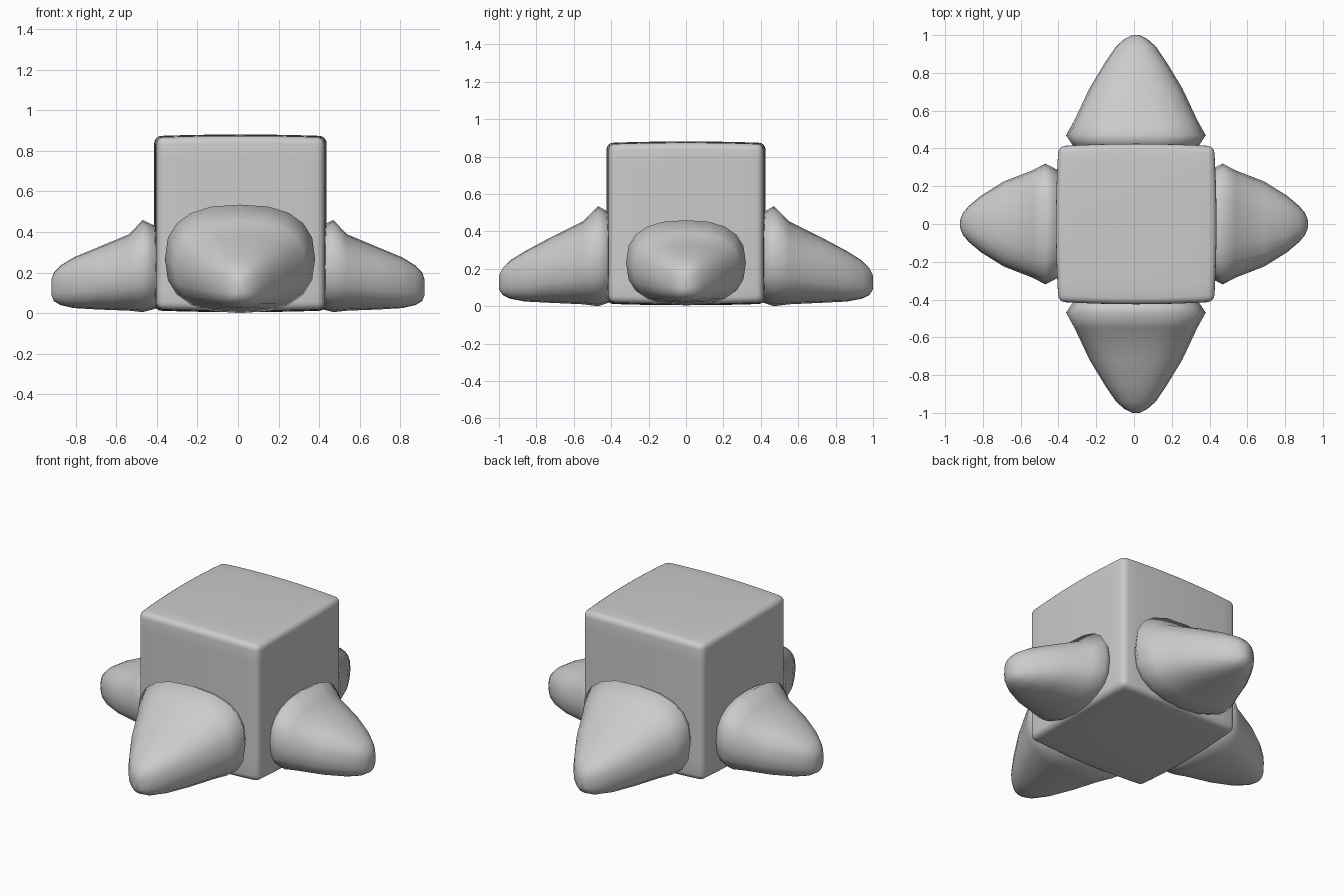
import bpy, bmesh, math

if "Cube" in bpy.data.objects:
    bpy.data.objects.remove(bpy.data.objects["Cube"])


def add_object(name, bm):
    bmesh.ops.recalc_face_normals(bm, faces=bm.faces)
    mesh = bpy.data.meshes.new(name)
    bm.to_mesh(mesh)
    bm.free()
    obj = bpy.data.objects.new(name, mesh)
    bpy.context.collection.objects.link(obj)
    for p in mesh.polygons:
        p.use_smooth = True
    return obj


# Body: cube with gently bulging faces and rounded edges
bm = bmesh.new()
bmesh.ops.create_cube(bm, size=2)
bmesh.ops.subdivide_edges(bm, edges=bm.edges, cuts=7, use_grid_fill=True)
for v in bm.verts:
    x, y, z = v.co
    v.co.x = 0.012 + x * (0.412 + 0.013 * (1 - y * y))
    v.co.y = y * (0.412 + 0.013 * (1 - x * x))
    v.co.z = 0.443 + z * (0.422 + 0.008 * (1 - x * x) + 0.008 * (1 - y * y))
body = add_object("body", bm)
bevel = body.modifiers.new("rounded_edges", "BEVEL")
bevel.width = 0.035
bevel.segments = 4
bevel.limit_method = "ANGLE"
bevel.angle_limit = math.radians(45)


# Limb: lofted rounded sections (distance out, half width, bottom, top)
def limb(name, sections, angle, shift):
    bm = bmesh.new()
    n, rings = 20, []
    c, s = math.cos(angle), math.sin(angle)
    for d, w, low, high in sections:
        ring = []
        for i in range(n):
            t = 2 * math.pi * i / n
            e = 0.8
            u = w * math.copysign(abs(math.cos(t)) ** e, math.cos(t))
            k = math.copysign(abs(math.sin(t)) ** e, math.sin(t))
            z = (low + high) / 2 + (high - low) / 2 * k
            ring.append(bm.verts.new((d * c - u * s + shift, d * s + u * c, z)))
        rings.append(ring)
    for a, b in zip(rings, rings[1:]):
        for i in range(n):
            j = (i + 1) % n
            bm.faces.new((a[i], a[j], b[j], b[i]))
    bm.faces.new(rings[0])
    bm.faces.new(rings[-1])
    return add_object(name, bm)


LONG = [(0.38, 0.31, 0.03, 0.48), (0.425, 0.34, 0.015, 0.51),
        (0.47, 0.37, 0.0, 0.535), (0.55, 0.325, 0.01, 0.455),
        (0.72, 0.245, 0.018, 0.37), (0.86, 0.16, 0.025, 0.295),
        (0.94, 0.105, 0.04, 0.245), (0.98, 0.06, 0.06, 0.205),
        (1.0, 0.02, 0.09, 0.165)]
SHORT = [(0.38, 0.27, 0.03, 0.42), (0.43, 0.3, 0.015, 0.44),
         (0.47, 0.32, 0.005, 0.46), (0.535, 0.285, 0.012, 0.39),
         (0.69, 0.225, 0.018, 0.325), (0.81, 0.15, 0.025, 0.275),
         (0.875, 0.095, 0.04, 0.235), (0.908, 0.055, 0.06, 0.2),
         (0.92, 0.02, 0.09, 0.165)]

# Four limbs around the body
limb("front_limb", LONG, -math.pi / 2, 0.01)
limb("back_limb", LONG, math.pi / 2, 0.01)
limb("right_limb", SHORT, 0, 0)
limb("left_limb", SHORT, math.pi, 0)
